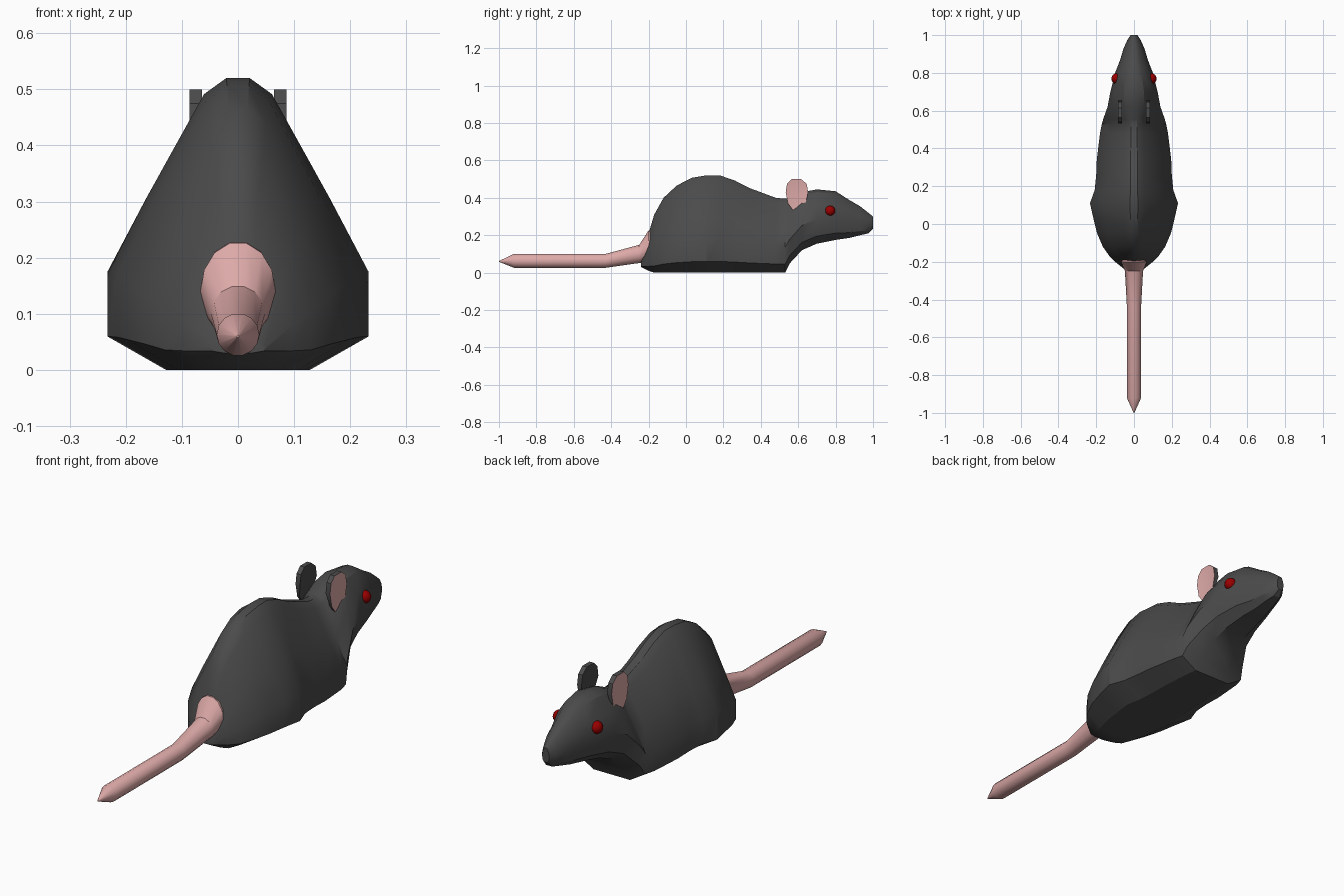
import bpy, math

if "Cube" in bpy.data.objects:
    bpy.data.objects.remove(bpy.data.objects["Cube"])


def material(name, color):
    m = bpy.data.materials.new(name)
    m.diffuse_color = (*color, 1)
    m.use_nodes = True
    m.node_tree.nodes["Principled BSDF"].inputs["Base Color"].default_value = m.diffuse_color
    return m


FUR = material("dark_fur", (0.07, 0.07, 0.07))
SKIN = material("pink_skin", (0.72, 0.40, 0.39))
RED = material("red_eye", (0.32, 0.0, 0.0))


def make(name, verts, faces, mats, angle=30):
    mesh = bpy.data.meshes.new(name)
    mesh.from_pydata(verts, [], faces)
    for m in mats:
        mesh.materials.append(m)
    ob = bpy.data.objects.new(name, mesh)
    bpy.context.collection.objects.link(ob)
    bpy.ops.object.select_all(action='DESELECT')
    ob.select_set(True)
    bpy.context.view_layer.objects.active = ob
    bpy.ops.object.mode_set(mode='EDIT')
    bpy.ops.mesh.select_all(action='SELECT')
    bpy.ops.mesh.normals_make_consistent(inside=False)
    bpy.ops.object.mode_set(mode='OBJECT')
    bpy.ops.object.shade_smooth_by_angle(angle=math.radians(angle))
    return ob


def loft(rings):
    n = len(rings[0])
    verts = [v for r in rings for v in r]
    faces = [(i * n + j, i * n + (j + 1) % n, (i + 1) * n + (j + 1) % n, (i + 1) * n + j)
             for i in range(len(rings) - 1) for j in range(n)]
    faces += [tuple(range(n)), tuple(range(len(verts) - n, len(verts)))]
    return verts, faces


# Body and head: pear-shaped sections blending to a rounder head section
PEAR = [(.55, 0), (1, .115), (1, .335), (.7, .59), (.26, .945), (.09, 1)]
ROUND = [(.45, 0), (.85, .14), (1, .45), (.82, .72), (.42, .95), (.14, 1)]


def section(y, bottom, top, w, h):
    half = []
    for (px, pz), (rx, rz) in zip(PEAR, ROUND):
        half.append(((px + (rx - px) * h) * w, y, bottom + (top - bottom) * (pz + (rz - pz) * h)))
    return half + [(-x, yy, z) for x, yy, z in reversed(half)]


# y, bottom, top, half width, head blend
SECTIONS = [
    (-.24, .03, .06, .05, .5), (-.20, .01, .21, .10, .2), (-.17, 0, .31, .13, 0),
    (-.12, 0, .40, .165, 0), (-.05, 0, .465, .195, 0), (.03, 0, .507, .215, 0),
    (.11, 0, .52, .233, 0), (.18, 0, .52, .208, 0), (.26, 0, .493, .20, 0),
    (.34, 0, .452, .197, 0), (.48, 0, .40, .18, 0), (.53, 0, .395, .17, .1),
    (.555, .05, .40, .163, .3), (.62, .12, .43, .14, .8), (.70, .155, .445, .125, 1),
    (.80, .175, .435, .10, 1), (.87, .185, .39, .073, 1), (.93, .20, .355, .055, 1),
    (.975, .21, .32, .035, 1), (1.0, .235, .30, .018, 1)]
make("body", *loft([section(*s) for s in SECTIONS]), [FUR])

# Tail: y, centre z, half width, half height
TAIL = [(-1, .06, .002, .002), (-.92, .063, .038, .038), (-.43, .063, .038, .038),
        (-.25, .10, .048, .05), (-.20, .14, .067, .088), (-.16, .15, .06, .085)]
N = 14
rings = [[(rx * math.cos(2 * math.pi * k / N), y, z + rz * math.sin(2 * math.pi * k / N))
          for k in range(N)] for y, z, rx, rz in TAIL]
make("tail", *loft(rings), [SKIN])

# Ears: thin petals, pink hollow outside, dark fur inside
EAR = [(.575, .33), (.545, .37), (.533, .43), (.54, .475), (.565, .50), (.615, .50),
       (.645, .475), (.653, .43), (.64, .37), (.61, .345)]
for side, label in ((1, "right"), (-1, "left")):
    n = len(EAR)
    back = [(side * (.064 if z > .4 else .075), y, z) for y, z in EAR]
    rim = [(side * .086, y, z) for y, z in EAR]
    verts, faces = loft([back, rim])
    faces.pop()
    c = len(verts)
    verts.append((side * .078, .595, .43))
    faces += [(n + j, n + (j + 1) % n, c) for j in range(n)]
    ear = make(label + "_ear", verts, faces, [FUR, SKIN])
    for p in ear.data.polygons:
        p.material_index = int(c in p.vertices)

    # Eyes
    bpy.ops.mesh.primitive_uv_sphere_add(segments=14, ring_count=8, radius=.028,
                                         location=(side * .092, .77, .33))
    eye = bpy.context.object
    eye.name = label + "_eye"
    eye.data.materials.append(RED)
    bpy.ops.object.shade_smooth()
